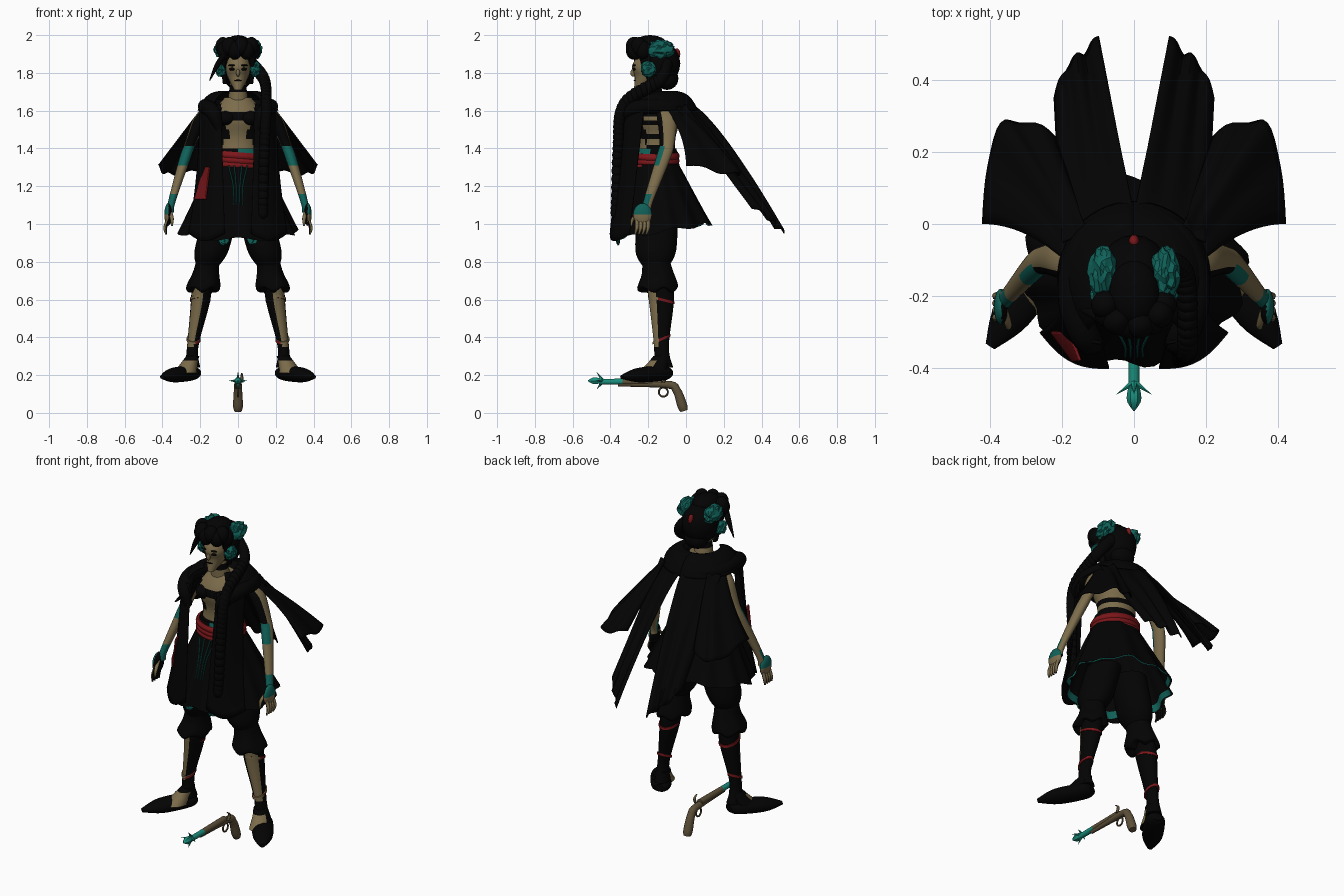
import bpy, bmesh, math, random
from math import sin, cos, pi, tau
from mathutils import Vector, Matrix

random.seed(4)
if "Cube" in bpy.data.objects:
    bpy.data.objects.remove(bpy.data.objects["Cube"])


def material(name, *rgb):
    mat = bpy.data.materials.new(name)
    mat.use_nodes = True
    mat.diffuse_color = (*rgb, 1)
    mat.node_tree.nodes["Principled BSDF"].inputs["Base Color"].default_value = (*rgb, 1)
    return mat


BLACK = material("black cloth", .001, .001, .001)
SKIN = material("tan skin", .2, .15, .07)
TEAL = material("deep teal", .005, .12, .1)
RED = material("dark red", .2, .008, .01)
WOOD = material("brown wood", .11, .08, .04)
JADE = material("bright jade", .01, .27, .2)


def make(name, bm, mats, rule=None, angle=50):
    """Finish a mesh; rule(centre, normal) picks a material slot per face."""
    mats = mats if isinstance(mats, list) else [mats]
    bmesh.ops.recalc_face_normals(bm, faces=bm.faces)
    bm.normal_update()
    if rule:
        for face in bm.faces:
            face.material_index = int(rule(face.calc_center_median(), face.normal))
    mesh = bpy.data.meshes.new(name)
    bm.to_mesh(mesh)
    bm.free()
    for mat in mats:
        mesh.materials.append(mat)
    ob = bpy.data.objects.new(name, mesh)
    bpy.context.collection.objects.link(ob)
    bpy.ops.object.select_all(action='DESELECT')
    ob.select_set(True)
    bpy.context.view_layer.objects.active = ob
    bpy.ops.object.shade_smooth_by_angle(angle=math.radians(angle))
    return ob


def spline(points, steps=5):
    """Smooth curve through points of any dimension."""
    pts = [Vector(p) for p in points]
    last = len(pts) - 1
    out = []
    for i in range(last):
        b, c = pts[i], pts[i + 1]
        tan_b = (c - pts[max(i - 1, 0)]) / 2
        tan_c = (pts[min(i + 2, last)] - b) / 2
        for j in range(steps):
            t = j / steps
            ease = t * t * (3 - 2 * t)
            out.append(b + (c - b) * ease + tan_b * (t * (1 - t) ** 2) - tan_c * (t * t * (1 - t)))
    return out + [pts[last]]


def loft(name, rings, mats, rule=None, depth=1, count=24, side=1, along=False, warp=None, caps=True):
    """Skin over ellipses (x, y, z, radius), level or facing along the path."""
    path = spline([(x * side, *rest) for x, *rest in rings])
    last = len(path) - 1
    bm = bmesh.new()
    loops = []
    for i, (*centre, radius) in enumerate(path):
        across, up = Vector((1, 0, 0)), Vector((0, 1, 0))
        if along:
            tangent = (path[min(i + 1, last)] - path[max(i - 1, 0)]).to_3d()
            across = tangent.cross(Vector((0, 0, 1))).normalized()
            up = across.cross(tangent).normalized()
        loop = []
        for j in range(count):
            a = tau * j / count
            co = Vector(centre) + (across * cos(a) + up * sin(a) * depth) * radius
            loop.append(bm.verts.new(warp(co, a, i / last) if warp else co))
        loops.append(loop)
    for a, b in zip(loops, loops[1:]):
        for j in range(count):
            bm.faces.new((a[j], a[j - 1], b[j - 1], b[j]))
    if caps:
        bm.faces.new(loops[0])
        bm.faces.new(loops[-1])
    return make(name, bm, mats, rule)


def sheet(name, shape, mat, side=1, steps=20):
    """Draped cloth: shape(u, v) gives a point, u across and v downwards."""
    bm = bmesh.new()
    grid = []
    for row in range(steps + 1):
        points = [shape(col / steps, row / steps) for col in range(steps + 1)]
        grid.append([bm.verts.new((x * side, y, z)) for x, y, z in points])
    for a, b in zip(grid, grid[1:]):
        for i in range(steps):
            bm.faces.new((a[i], a[i + 1], b[i + 1], b[i]))
    solid = make(name, bm, mat).modifiers.new("thickness", 'SOLIDIFY')
    solid.thickness, solid.offset = .008, 0


def blob(name, centre, radii, mats, rule=None, rough=0, detail=3):
    bm = bmesh.new()
    bmesh.ops.create_icosphere(bm, subdivisions=detail, radius=1)
    for vert in bm.verts:
        swell = 1 + random.uniform(-rough, rough)
        vert.co = Vector(c + r * swell * p for c, r, p in zip(centre, radii, vert.co))
    make(name, bm, mats, rule, angle=20 if rough else 60)


# Head, face and neck
loft("neck", [(0, -.16, 1.6, .06), (0, -.18, 1.76, .04)],
     [SKIN, BLACK], lambda c, n: 1.69 < c.z < 1.72)
loft("face", [(0, -.25, 1.71, .02), (0, -.2, 1.78, .055), (0, -.2, 1.84, .065), (0, -.18, 1.93, .04)],
     SKIN, depth=1.3)
blob("nose", (0, -.28, 1.8), (.01, .015, .02), SKIN)
blob("mouth", (0, -.27, 1.76), (.02, .007, .004), BLACK)

# Hair, rolled curls and braid
blob("back_hair", (0, -.14, 1.85), (.1, .11, .12), BLACK)
blob("nape_hair", (0, -.1, 1.77), (.07, .06, .06), BLACK)
blob("hair_crown", (0, -.19, 1.95), (.07, .09, .05), BLACK)
blob("hair_tie", (0, -.05, 1.9), (.015, .02, .03), RED)
curls = 8
for i in range(curls):
    a = -pi * (i + .2) / (curls - .6)
    blob("hair_curl", (.08 * cos(a), -.22 + .06 * sin(a), 1.92 + .02 * (i % 2)), (.04, .04, .05), BLACK)
loft("loose_lock", [(-.07, -.27, 1.9, .02), (-.11, -.25, 1.84, .015), (-.15, -.24, 1.76, .003)], BLACK)
for link in spline([(.08, -.1, 1.84), (.14, -.14, 1.76), (.15, -.33, 1.63), (.14, -.36, 1.4), (.13, -.37, 1.06)], 9):
    blob("braid_link", link, (.03, .03, .04), BLACK, detail=2)


# Torso with straps
def torso_colour(c, n):
    if n.y > 0 or abs(c.x) > .09:
        return sin(c.z * 95) > .1 or c.z > 1.56
    return c.z < 1.6 and (c.z > 1.54 or abs(c.x) > .03 + abs(c.z - 1.48))


loft("torso", [(0, -.16, 1.3, .12), (0, -.15, 1.45, .11), (0, -.15, 1.57, .14), (0, -.15, 1.67, .07)],
     [SKIN, BLACK], torso_colour, depth=.85, count=48)

# Waistband, sash and its hanging tail
loft("waistband", [(0, -.16, 1.37, .13), (0, -.16, 1.4, .12)], [BLACK, TEAL],
     lambda c, n: n.y < -.3 and c.x > 0, depth=.9)
for i in range(3):
    z = 1.31 + .025 * i
    loft("sash_fold", [(0, -.16, z - .02, .135), (0, -.16, z, .145), (0, -.16, z + .02, .135)], RED, depth=.87,
         warp=lambda co, a, t: co - Vector((0, 0, co.x * .08)))
sheet("sash_tail", lambda u, v: (-.15 - .02 * v - .03 * u * (1 + v), -.38 + .08 * u, 1.3 - .17 * v), RED)


# Pleated skirt, longer in front, with a trimmed lining
def pleats(co, a, t):
    outward = (co - Vector((0, -.14, co.z))) * (.045 * t * sin(a * 12))
    return co + outward + Vector((0, 0, t * (.16 * (co.y + .13) + .01 * sin(a * 7))))


def skirt(name, mats, hem, rule=None):
    loft(name, [(0, -.16, 1.34, .13), (0, -.15, 1.2, .2), (0, -.13, .96, hem)], mats, rule,
         depth=.84, count=72, warp=pleats, caps=False)


skirt("skirt", BLACK, .31)
skirt("skirt_lining", [BLACK, TEAL], .3, lambda c, n: c.z - .16 * (c.y + .13) < .99)
for x in (-.05, -.02, .02, .05):
    loft("front_cord", [(x, -.29, 1.31, .004), (x / 2, -.34, 1.2, .004), (x / 2, -.37, 1.1, .003)], TEAL, count=6)


# Cloth shapes, each on the +x side
def coat_shape(u, v):
    inner = Vector((.09 - .02 * v, -.33 - .07 * v, 1.63 - .68 * v))
    outer = Vector((.2 + .06 * v * v, -.22 - .08 * v, inner.z))
    return inner.lerp(outer, u) + Vector((.01, -.03, -.04 * v)) * sin(pi * u)


def collar_shape(u, v):
    a = -.85 + u * (pi / 2 + .85)
    radius = .1 + .11 * v
    return Vector((radius * cos(a), -.15 + radius * sin(a), 1.7 - .02 * v - .08 * v ** 3))


def back_cape_shape(u, v):
    inner = Vector((.1 * v, .03 + .49 * v, 1.63 - .68 * v ** 1.3))
    outer = Vector((.2 + .02 * v, -.05 + .4 * v, 1.62 - .54 * v))
    bulge = Vector((0, .04, -.01)) * (v * sin(pi * u * u))
    return inner.lerp(outer, u) + bulge + Vector((0, .01, .01)) * (v * sin(u * 5 * pi))


def side_cape_shape(u, v):
    front = Vector((.17 + .25 * v, -.12 * (1 - v) ** 2, 1.64 - .33 * v))
    rear = Vector((.14 + .08 * v, .24 * v, 1.63 - .35 * v))
    folds = Vector((0, .01, .01)) * (v * sin(u * 5 * pi))
    return front.lerp(rear, u) + Vector((.05, .15, -.03)) * (v * sin(pi * u)) + folds


def skin_front(c, n):
    return c.z > .35 and n.y < -.3 and n.x * s > -.3


def arm_colour(c, n):
    if c.z > 1.41:
        return n.y < -.3
    return 2 if 1.32 < c.z and n.y < -.1 or c.z < 1.14 and n.y < .1 else 0


def wavy_cuff(co, a, t):
    return co + Vector((0, 0, .015 * t * sin(a * 5)))


for s in (-1, 1):
    # Eyes, side hair and flower ornaments
    blob("eye", (.03 * s, -.275, 1.82), (.018, .008, .008), BLACK)
    blob("eyebrow", (.03 * s, -.275, 1.84), (.022, .009, .005), BLACK)
    loft("side_hair", [(.08 * s, -.22, 1.9, .02), (.07 * s, -.18, 1.74, .01)], BLACK, depth=1.8)
    blob("crown_flower", (.085 * s, -.135, 1.925), (.04, .07, .05), TEAL, rough=.16)
    blob("ear_flower", (.09 * s, -.2, 1.82), (.03, .04, .04), TEAL, rough=.16)

    # Bodice, coat front, shoulder scarf and cape
    blob("bodice_cup", (.06 * s, -.23, 1.56), (.05, .05, .04), BLACK)
    sheet("coat_front", coat_shape, BLACK, s)
    blob("coat_hem_trim", (.075 * s, -.36, .92), (.025, .01, .03), TEAL, rough=.2)
    sheet("collar_drape", collar_shape, BLACK, s)
    loft("shoulder_scarf", [(.1, -.33, 1.5, .02), (.13, -.32, 1.59, .04), (.17, -.22, 1.62, .04),
                            (.16, -.1, 1.62, .04), (.1, -.02, 1.62, .04), (0, .01, 1.62, .04)],
         BLACK, side=s, along=True)
    sheet("back_cape", back_cape_shape, BLACK, s)
    sheet("side_cape", side_cape_shape, BLACK, s)

    # Arm, hand and fingers
    loft("arm", [(.16, -.11, 1.6, .04), (.2, -.1, 1.55, .04), (.25, -.1, 1.43, .03), (.28, -.12, 1.35, .03),
                 (.35, -.2, 1.12, .02), (.36, -.21, 1.06, .02)], [SKIN, BLACK, TEAL], arm_colour, 1.3, side=s)
    blob("hand", (.37 * s, -.23, 1.05), (.02, .05, .06), [TEAL, BLACK, SKIN],
         lambda c, n: 1 if n.x * s < -.2 else 2 * (c.z < 1.05))
    for i in range(4):
        y = -.2 - .02 * i
        loft("finger", [(.37, y, 1.03, .01), (.385, y, .98, .01), (.38, y - .01, .945, .005)],
             [SKIN, BLACK], lambda c, n: n.x * s < 0, count=8, side=s)
    loft("thumb", [(.36, -.24, 1.07, .01), (.35, -.28, 1.03, .01), (.35, -.29, .99, .005)], SKIN, count=8, side=s)

    # Trousers
    loft("trouser_leg", [(.09, -.15, 1.05, .09), (.14, -.16, .86, .09), (.16, -.16, .78, .06)],
         BLACK, depth=1.2, side=s)
    loft("trouser_cuff", [(.16, -.16, .81, .06), (.17, -.15, .74, .07), (.185, -.15, .66, .09), (.19, -.14, .65, .05)],
         BLACK, depth=1.2, side=s, count=40, warp=wavy_cuff)

    # Shin, wrapped behind, with tilted ribbons
    loft("shin", [(.19, -.14, .7, .055), (.2, -.13, .58, .05), (.24, -.13, .35, .03), (.24, -.12, .24, .04)],
         [BLACK, SKIN], skin_front, depth=1.3, side=s, count=32)
    for x, z, radius, tilt in ((.2, .6, .054, -.25), (.235, .39, .037, .45)):
        loft("shin_ribbon", [(x, -.13, z - .007, radius), (x, -.13, z + .007, radius)], [RED, SKIN], skin_front,
             depth=1.3, side=s, warp=lambda co, a, t: co + Vector((0, 0, (co.y + .13) * tilt)))

    # Ankle guard and shoe
    loft("ankle_guard", [(.24, -.13, .3, .035), (.26, -.15, .26, .045), (.28, -.18, .21, .06)],
         [BLACK, SKIN], lambda c, n: n.y < -.1 and c.z < .28, depth=1.25, side=s)
    loft("shoe", [(.23, -.08, .21, .03), (.25, -.12, .21, .055), (.34, -.25, .2, .055), (.4, -.34, .19, .015)],
         BLACK, depth=.7, side=s, along=True)

# Pistol lying in front of the feet
loft("pistol_stock", [(0, -.36, .15, .01), (0, -.1, .15, .02), (0, -.05, .12, .022), (0, -.02, .04, .026),
                      (0, -.01, .01, .02)], WOOD, along=True)
loft("pistol_barrel", [(0, -.13, .165, .018), (0, -.46, .165, .015)], [WOOD, JADE], lambda c, n: c.y < -.3, along=True)
loft("muzzle_tip", [(0, -.45, .17, .015), (0, -.49, .17, .02), (0, -.52, .17, .002)], JADE, count=6, along=True)
for i in range(4):
    a = tau * i / 4
    aim = Vector((cos(a), -.7, sin(a))).normalized()
    place = Matrix.Translation(Vector((0, -.44, .17)) + aim * .03) @ aim.to_track_quat('Z', 'Y').to_matrix().to_4x4()
    bm = bmesh.new()
    bmesh.ops.create_cone(bm, segments=6, radius1=.011, radius2=0, depth=.06, cap_ends=True, matrix=place)
    make("muzzle_spike", bm, JADE)
bpy.ops.mesh.primitive_torus_add(location=(0, -.12, .11), rotation=(0, pi / 2, 0), major_radius=.024,
                                 minor_radius=.005, major_segments=20, minor_segments=8)
bpy.context.object.name = "trigger_guard"
bpy.context.object.data.materials.append(WOOD)
loft("pistol_hammer", [(.02, -.12, .16, .008), (.02, -.11, .19, .008), (.02, -.13, .21, .004)], WOOD, count=8)
